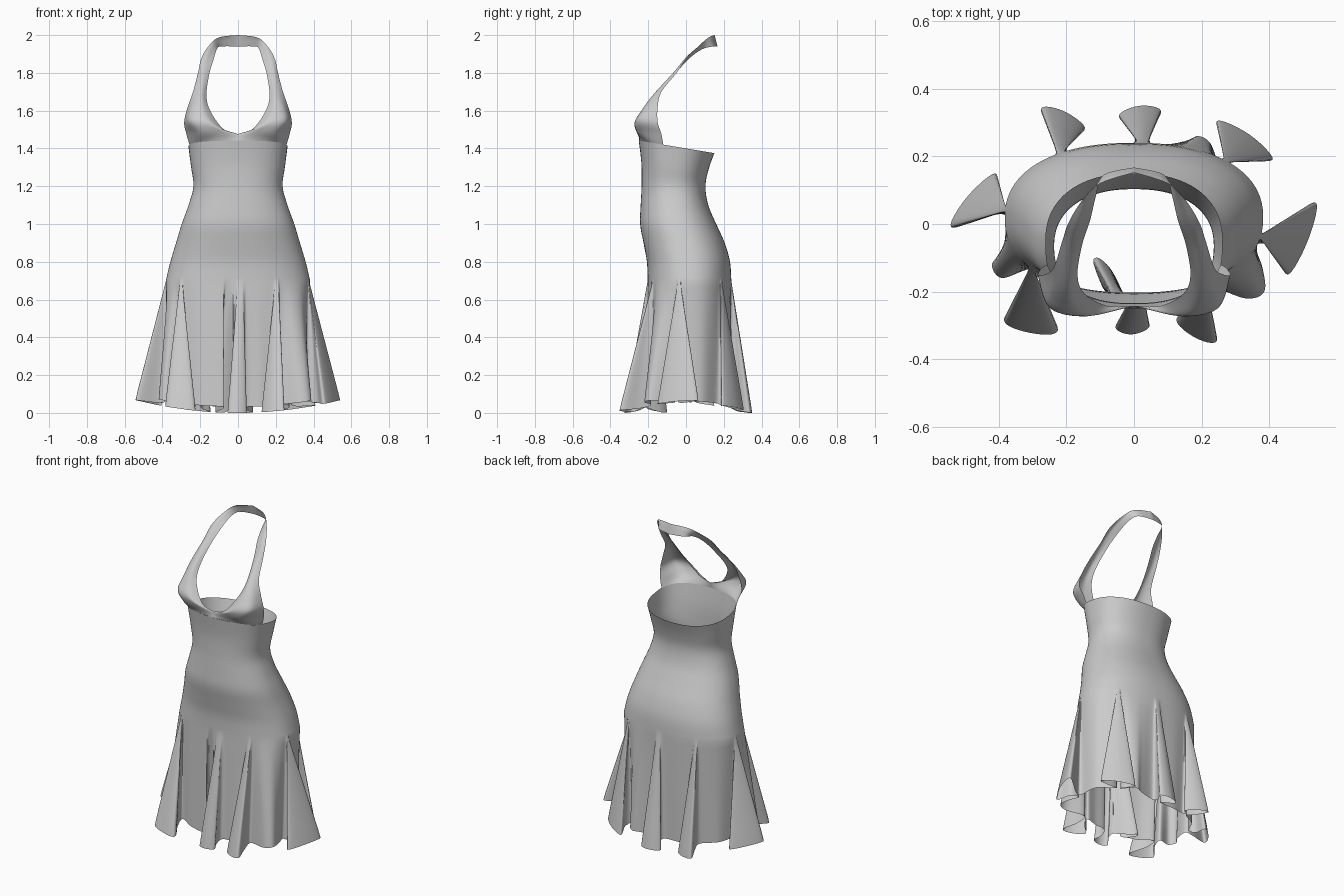
import bpy, math
from mathutils import Vector as V

if "Cube" in bpy.data.objects:
    bpy.data.objects.remove(bpy.data.objects["Cube"])


def spline(pts, n, closed=False):
    """Catmull-Rom samples through points, n per span."""
    pts = [V(p) for p in pts]
    m = len(pts)
    get = (lambda i: pts[i % m]) if closed else (lambda i: pts[max(0, min(m - 1, i))])
    out = []
    for i in range(m if closed else m - 1):
        p0, p1, p2, p3 = (get(i + k) for k in (-1, 0, 1, 2))
        for k in range(n):
            t = k / n
            out.append(0.5 * (2 * p1 + (p2 - p0) * t + (2 * p0 - 5 * p1 + 4 * p2 - p3) * t * t
                              + (3 * p1 - p0 - 3 * p2 + p3) * t ** 3))
    if not closed:
        out.append(pts[-1].copy())
    return out


def grid_object(name, rows, closed):
    n = len(rows[0])
    verts = [p for r in rows for p in r]
    faces = []
    for j in range(len(rows) - 1):
        for i in range(n if closed else n - 1):
            k = (i + 1) % n
            faces.append((j * n + i, (j + 1) * n + i, (j + 1) * n + k, j * n + k))
    me = bpy.data.meshes.new(name)
    me.from_pydata(verts, [], faces)
    me.shade_smooth()
    ob = bpy.data.objects.new(name, me)
    bpy.context.collection.objects.link(ob)
    return ob


def ring(row, th):
    """Point on a rounded body section; row = z, half width, front y, back y."""
    z, a, yf, yb = row
    c, s = math.cos(th), math.sin(th)
    e = 0.88
    if s < 0:                         # front grows squarer under the bust
        e -= 0.22 * max(0, min(1, (z - 1.15) / 0.25))
    x = a * math.copysign(abs(c) ** 0.88, c)
    y = (yf + yb) / 2 + (yb - yf) / 2 * math.copysign(abs(s) ** e, s)
    if z > 1.2:                       # top edge dips towards the back
        z -= (z - 1.2) / 0.2 * 0.167 * y
    return V((x, y, z))


# Body sections from the bust line to the hip
profile = [(1.40, .262, -.25, .15), (1.30, .249, -.236, .12), (1.20, .236, -.235, .103),
           (1.10, .262, -.24, .118), (1.00, .298, -.243, .16), (0.90, .328, -.225, .205),
           (0.80, .358, -.207, .233), (0.70, .382, -.203, .24)]
body_rows = spline(profile, 4)
HEM = (0.03, .372, -.217, .23)

# Flutes at the hem: neck, two ends of the open loop (counter-clockwise),
# then soft curls of the plain panel that follows
flutes = [((.30, .20), (.41, .19), (.245, .305), [(.225, .24), (.19, .26), (.15, .245)]),
          ((.02, .25), (.08, .335), (-.045, .32), []),
          ((-.22, .22), (-.145, .285), (-.275, .34), []),
          ((-.38, .03), (-.41, .15), (-.54, -.01), [(-.385, -.075), (-.42, -.12), (-.39, -.16)]),
          ((-.30, -.14), (-.385, -.285), (-.225, -.315), []),
          ((-.045, -.23), (-.12, -.115), (-.075, -.125), []),
          ((.01, -.24), (-.055, -.305), (.045, -.305), []),
          ((.24, -.24), (.125, -.285), (.245, -.345), [(.33, -.22), (.385, -.20), (.38, -.13)]),
          ((.40, -.04), (.455, -.15), (.535, .065), [])]


def neck_angle(p):
    return math.atan2((p[1] - .01) / .22, p[0] / .37) % (2 * math.pi)


flutes.sort(key=lambda f: neck_angle(f[0]))
angles = [neck_angle(f[0]) for f in flutes]


def hem_point(p, dz=0):
    return V((p[0], p[1], .006 + .23 * p[0] ** 2 + dz))


hem_ctrl, th_ctrl = [], []
for i, (neck, a, b, curls) in enumerate(flutes):
    th = angles[i]
    nxt = angles[(i + 1) % len(flutes)] + (2 * math.pi if i == len(flutes) - 1 else 0)
    a, b = V(a), V(b)
    root = ring(HEM, th).to_2d()
    out = (a + b) / 2 - root
    tip = (a + b) / 2 + out.normalized() * .022
    side = V((-out.y, out.x)).normalized() * .024
    if side.dot(V((-math.sin(th), math.cos(th)))) < 0:
        side = -side
    mid = root + out * .42            # narrow waist of the flute
    hem_ctrl += [hem_point(ring(HEM, th - .06), .03), hem_point(mid - side, .012), hem_point(a),
                 hem_point(tip), hem_point(b), hem_point(mid + side, .012),
                 hem_point(ring(HEM, th + .06), .03)]
    th_ctrl += [th - .06, th - .04, th - .022, th, th + .022, th + .04, th + .06]
    panel = curls or [ring(HEM, (th + nxt) / 2)]
    if i == len(flutes) - 1 or neck[0] > 0:      # panels with curls run the same way round
        panel = sorted(panel, key=lambda p: (neck_angle(p) - th) % (2 * math.pi))
    for k, p in enumerate(panel):
        hem_ctrl.append(hem_point(p, .03))
        th_ctrl.append(th + .06 + (nxt - th - .12) * (k + 1) / (len(panel) + 1))

SEG = 6
hem = spline(hem_ctrl, SEG, True)
thetas = []
for i, t in enumerate(th_ctrl):
    t2 = th_ctrl[i + 1] if i + 1 < len(th_ctrl) else th_ctrl[0] + 2 * math.pi
    thetas += [t + (t2 - t) * k / SEG for k in range(SEG)]

# Fitted body flowing into the fluted skirt
rows = [[ring(r, t) for t in thetas] for r in body_rows]
hip = rows[-1]
for k in range(1, 17):
    f = k / 16
    rows.append([p.lerp(h, f) for p, h in zip(hip, hem)])
low = min(p.z for p in rows[-1])
for p in rows[-1]:
    p.z -= low
grid_object("dress_body_and_skirt", rows, True)

# Halter bodice half: rows run from neckline to armhole, upward to the nape
base = [ring(profile[0], math.radians(d)) for d in (-90, -64, -38, -12)]
halter = [base,
          [(0, -.243, 1.475), (.095, -.26, 1.485), (.21, -.245, 1.485), (.273, -.13, 1.475)],
          [(.08, -.242, 1.505), (.15, -.272, 1.535), (.25, -.248, 1.545), (.285, -.15, 1.54)],
          [(.147, -.205, 1.60), (.185, -.236, 1.60), (.24, -.214, 1.61), (.266, -.15, 1.62)],
          [(.167, -.15, 1.68), (.19, -.172, 1.685), (.215, -.162, 1.69), (.238, -.13, 1.70)],
          [(.153, -.06, 1.79), (.175, -.07, 1.795), (.195, -.067, 1.80), (.212, -.05, 1.80)],
          [(.13, .01, 1.87), (.15, .005, 1.877), (.17, .003, 1.885), (.193, .005, 1.88)],
          [(.112, .085, 1.925), (.124, .08, 1.935), (.138, .075, 1.945), (.153, .07, 1.945)],
          [(.09, .145, 1.94), (.092, .138, 1.957), (.095, .13, 1.975), (.10, .12, 1.988)],
          [(0, .167, 1.94), (0, .162, 1.96), (0, .157, 1.98), (0, .152, 2.0)]]
cross = [spline(r, 5) for r in halter]
columns = [spline([r[i] for r in cross], 5) for i in range(len(cross[0]))]
for p in columns[0][:6]:
    p.x = 0
bodice = grid_object("halter_bodice", columns, False)
mirror = bodice.modifiers.new("mirror", 'MIRROR')
mirror.use_clip = True
mirror.merge_threshold = 0.002
